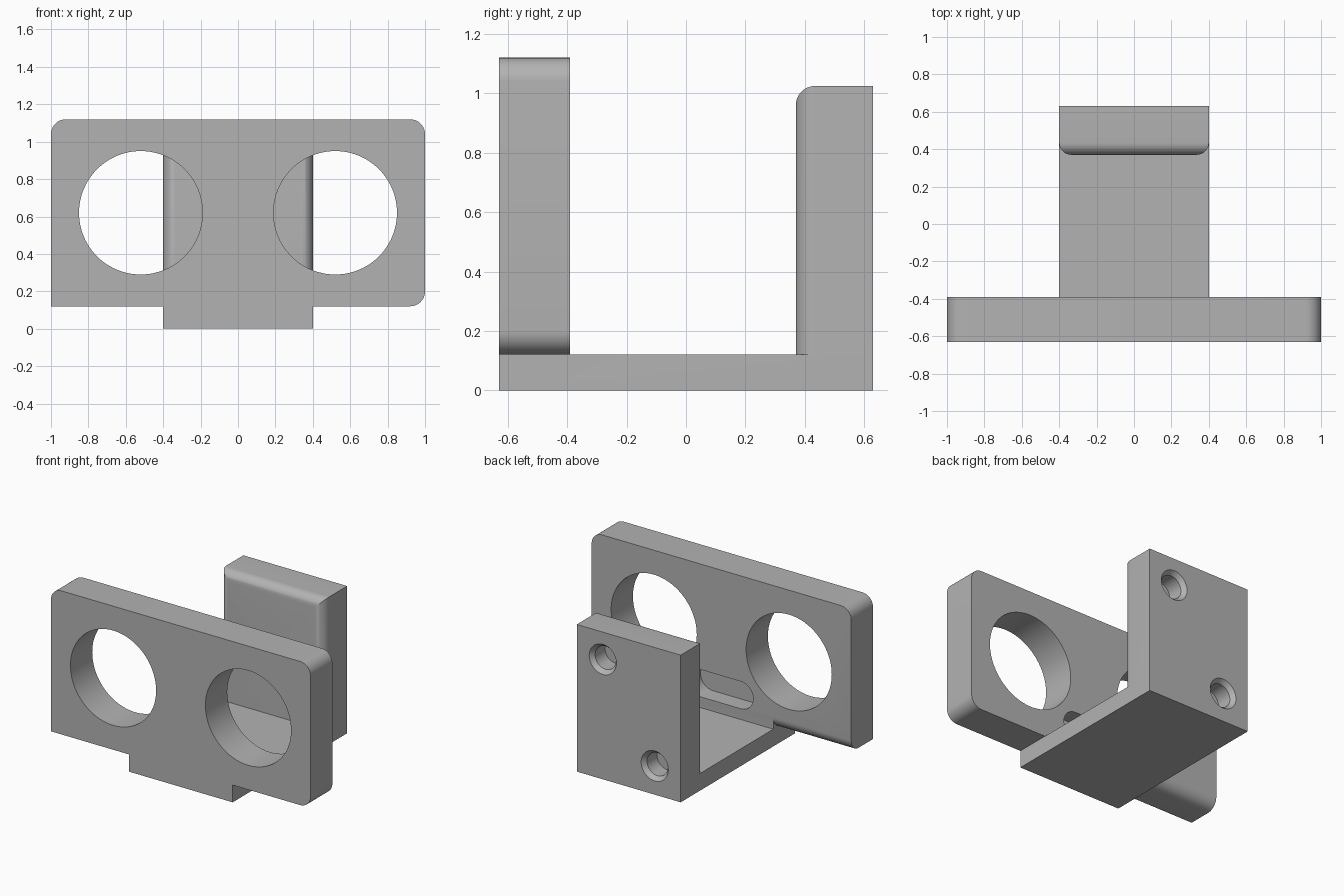
import bpy, bmesh, math
from mathutils import Vector

if "Cube" in bpy.data.objects:
    bpy.data.objects.remove(bpy.data.objects["Cube"], do_unlink=True)

grey = bpy.data.materials.new("plain_grey")
grey.use_nodes = True
grey.diffuse_color = (0.45, 0.45, 0.45, 1)
grey.node_tree.nodes["Principled BSDF"].inputs["Base Color"].default_value = (0.45, 0.45, 0.45, 1)


def arc(cx, cy, r, start, end, steps):
    angles = [math.radians(start + (end - start) * i / steps) for i in range(steps + 1)]
    return [(cx + r * math.cos(a), cy + r * math.sin(a)) for a in angles]


def rounded_rect(x0, x1, y0, y1, radii):
    """Outline from lower left, anticlockwise, with one radius per corner."""
    corners = [(x0, y0, 1, 1), (x1, y0, -1, 1), (x1, y1, -1, -1), (x0, y1, 1, -1)]
    pts = []
    for i, ((x, y, sx, sy), r) in enumerate(zip(corners, radii)):
        start = 180 + 90 * i
        pts += arc(x + sx * r, y + sy * r, r, start, start + 90, 10) if r else [(x, y)]
    return pts


def prism(name, outline, axis, a, b, end_outline=None):
    """Solid between two matching outlines at a and b along an axis."""
    place = {"x": lambda p, t: (t, p[0], p[1]),
             "y": lambda p, t: (p[0], t, p[1]),
             "z": lambda p, t: (p[0], p[1], t)}[axis]
    bm = bmesh.new()
    low = [bm.verts.new(place(p, a)) for p in outline]
    high = [bm.verts.new(place(p, b)) for p in (end_outline or outline)]
    bm.faces.new(low)
    bm.faces.new(high)
    n = len(low)
    for i in range(n):
        j = (i + 1) % n
        bm.faces.new((low[i], low[j], high[j], high[i]))
    bmesh.ops.recalc_face_normals(bm, faces=bm.faces)
    mesh = bpy.data.meshes.new(name)
    bm.to_mesh(mesh)
    bm.free()
    mesh.materials.append(grey)
    obj = bpy.data.objects.new(name, mesh)
    bpy.context.collection.objects.link(obj)
    return obj


def combine(target, other, operation):
    """Apply an exact boolean and discard the helper."""
    mod = target.modifiers.new("combine", "BOOLEAN")
    mod.operation, mod.solver, mod.object = operation, "EXACT", other
    bpy.context.view_layer.objects.active = target
    bpy.ops.object.modifier_apply(modifier=mod.name)
    bpy.data.objects.remove(other, do_unlink=True)


BACK, PLATE_BACK, FLOOR, HALF = 0.63, -0.39, 0.12, 0.4

# Front plate: three rounded corners
plate = prism("front_plate", rounded_rect(-1, 1, FLOOR, 1.12, (0, 0.08, 0.08, 0.08)),
              "y", -BACK, PLATE_BACK)

# Two large round openings
for side in (-1, 1):
    hole = prism("round_opening", arc(side * 0.52, 0.62, 0.33, 0, 357, 119), "y", -1, 0)
    combine(plate, hole, "DIFFERENCE")

# Blind slot in the back of the plate
slot = prism("slot", arc(0.15, 0.29, 0.095, -90, 90, 16) + arc(-0.15, 0.29, 0.095, 90, 270, 16),
             "y", PLATE_BACK - 0.12, 0)
combine(plate, slot, "DIFFERENCE")

# Rounded lower rear edge on one wing of the plate
r = 0.08
edge = [(PLATE_BACK + 0.02, FLOOR - 0.02), (PLATE_BACK + 0.02, FLOOR + r)]
edge += arc(PLATE_BACK - r, FLOOR + r, r, 0, -90, 10) + [(PLATE_BACK - r, FLOOR - 0.02)]
combine(plate, prism("edge_cutter", edge, "x", -1.1, -HALF), "DIFFERENCE")

# Rear block: rounded front corners in plan and a rounded top front edge
r = 0.065
block = prism("rear_block", rounded_rect(-HALF, HALF, 0.37, BACK, (r, r, 0, 0)), "z", FLOOR, 1.2)
side = prism("block_side", rounded_rect(0.37, BACK, 0, 1.025, (0, 0, 0, r)), "x", -0.5, 0.5)
combine(block, side, "INTERSECT")

# Base joins the plate and the block
bracket = prism("bracket", rounded_rect(-HALF, HALF, -BACK, BACK, (0, 0, 0, 0)), "z", 0, FLOOR)
combine(bracket, plate, "UNION")
combine(bracket, block, "UNION")

# Countersunk blind screw holes in the rear
for x, z in ((0.2, 0.835), (-0.2, 0.2)):
    bore = prism("bore", arc(x, z, 0.08, 0, 352.5, 47), "y", BACK - 0.14, BACK + 0.1)
    combine(bracket, bore, "DIFFERENCE")
    sink = prism("countersink", arc(x, z, 0.08, 0, 352.5, 47), "y", BACK - 0.03, BACK + 0.01,
                 arc(x, z, 0.113, 0, 352.5, 47))
    combine(bracket, sink, "DIFFERENCE")

# Smooth curved walls, keep the corners sharp
bpy.ops.object.select_all(action="DESELECT")
bracket.select_set(True)
bpy.context.view_layer.objects.active = bracket
bpy.ops.object.shade_smooth_by_angle(angle=math.radians(30))
